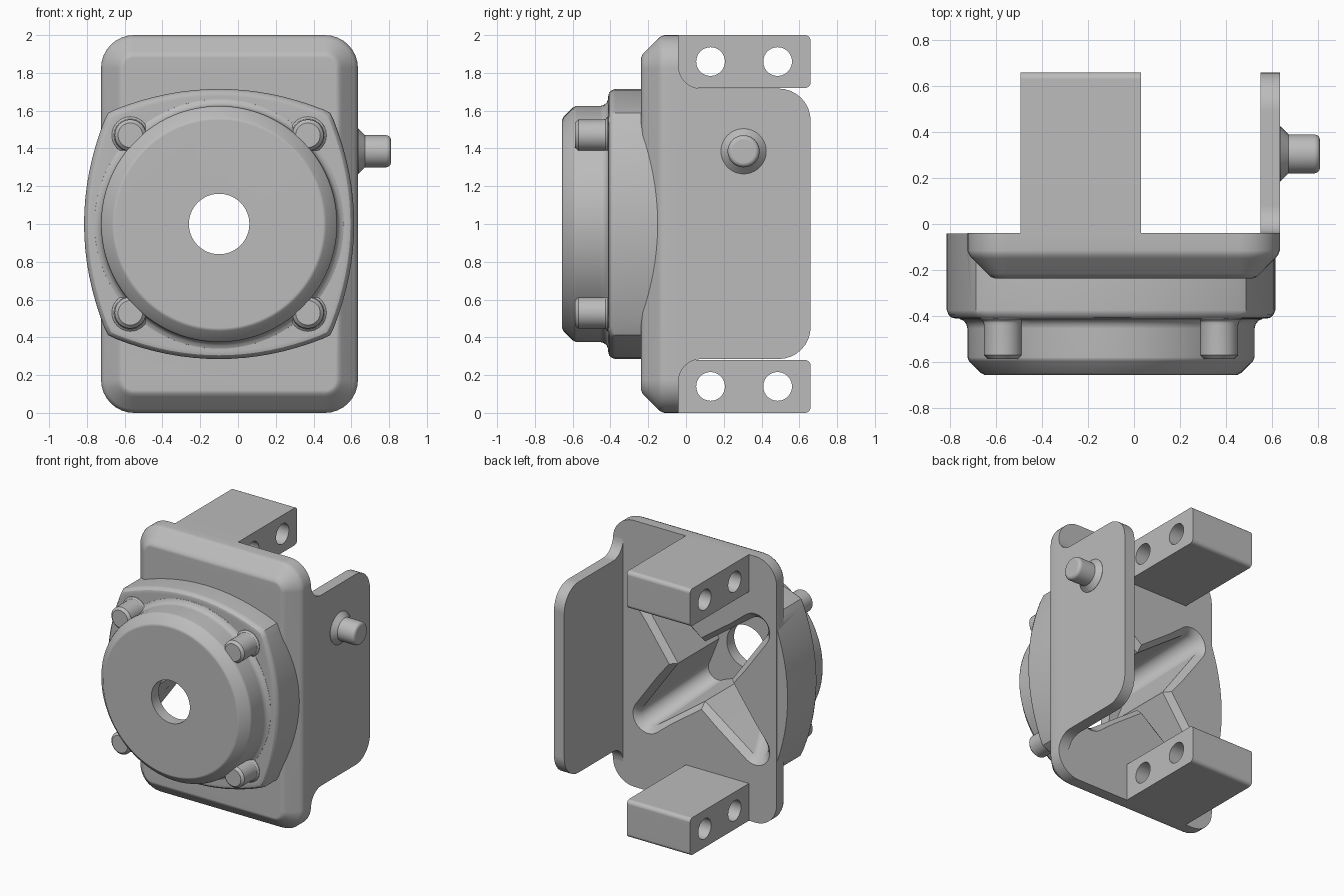
import bpy, bmesh
from math import pi, sin, cos
from mathutils import Vector

if "Cube" in bpy.data.objects:
    bpy.data.objects.remove(bpy.data.objects["Cube"])

grey = bpy.data.materials.new("cast_grey")
grey.use_nodes = True
grey.diffuse_color = (0.5, 0.5, 0.5, 1)
bsdf = next(n for n in grey.node_tree.nodes if n.type == 'BSDF_PRINCIPLED')
bsdf.inputs["Base Color"].default_value = (0.5, 0.5, 0.5, 1)

CX, CZ = -0.10, 1.0      # axis of the round cover
BACK = -0.04             # rear face of the main plate


def loft(name, rings):
    """Closed solid skinned through rings of equal point count."""
    bm = bmesh.new()
    vs = [[bm.verts.new(p) for p in r] for r in rings]
    n = len(vs[0])
    for a, b in zip(vs, vs[1:]):
        for i in range(n):
            j = (i + 1) % n
            bm.faces.new((a[i], a[j], b[j], b[i]))
    bm.faces.new(vs[0])
    bm.faces.new(vs[-1])
    bmesh.ops.recalc_face_normals(bm, faces=bm.faces)
    me = bpy.data.meshes.new(name)
    bm.to_mesh(me)
    bm.free()
    me.materials.append(grey)
    ob = bpy.data.objects.new(name, me)
    bpy.context.collection.objects.link(ob)
    return ob


def along_y(pts, y, cx=CX, cz=CZ):
    return [Vector((cx + u, y, cz + v)) for u, v in pts]


def along_x(pts, x, cy=0, cz=0):
    return [Vector((x, cy + u, cz + v)) for u, v in pts]


def arc(cx, cy, r, a0, a1, n=8):
    return [(cx + r * cos(a0 + (a1 - a0) * i / n),
             cy + r * sin(a0 + (a1 - a0) * i / n)) for i in range(n + 1)]


def circle(r, n=64):
    return arc(0, 0, r, 0, 2 * pi * (n - 1) / n, n - 1)


def rounded_rect(hw, hh, r):
    pts = []
    for k, (sx, sy) in enumerate(((1, 1), (-1, 1), (-1, -1), (1, -1))):
        pts += arc(sx * (hw - r), sy * (hh - r), r, k * pi / 2, (k + 1) * pi / 2)
    return pts


def fourfold(pts):
    out = []
    for k in range(4):
        c, s = cos(k * pi / 2), sin(k * pi / 2)
        out += [(c * u - s * v, s * u + c * v) for u, v in pts]
    return out


def bulged_square(inset):
    """Square with bowed sides and clipped corners."""
    side = []
    for i in range(17):
        t = -0.55 + 1.1 * i / 16
        side.append((0.715 - 0.12 * (t / 0.58) ** 2, t))
    side.append((0.588, 0.588))
    k = 1 - inset / 0.715
    return [(u * k, v * k) for u, v in fourfold(side)]


def cross_outline(notch, reach, r):
    """Four tapered, round ended arms on the diagonals."""
    d = reach * cos(pi / 4)
    return fourfold([(notch, 0)] + arc(d, d, r, -pi / 4 + 0.15, 3 * pi / 4 - 0.15, 12))


def boolean(target, tool, op):
    m = target.modifiers.new(op, 'BOOLEAN')
    m.operation, m.solver, m.object = op, 'EXACT', tool
    bpy.ops.object.select_all(action='DESELECT')
    bpy.context.view_layer.objects.active = target
    target.select_set(True)
    bpy.ops.object.modifier_apply(modifier=m.name)
    bpy.data.objects.remove(tool)


def finish(ob):
    bpy.ops.object.select_all(action='DESELECT')
    bpy.context.view_layer.objects.active = ob
    ob.select_set(True)
    bpy.ops.object.shade_smooth_by_angle(angle=0.5)
    ob.modifiers.new("normals", 'WEIGHTED_NORMAL').keep_sharp = True


# main plate with sloped front rim
steps = [(BACK, 0), (-0.115, 0), (-0.135, 0.008), (-0.15, 0.02),
         (-0.215, 0.085), (-0.23, 0.10), (-0.237, 0.12)]
housing = loft("housing", [along_y(rounded_rect(0.68 - i, 1 - i, 0.175 - i), y, -0.045)
                           for y, i in steps])

# bowed square flange
steps = [(BACK - 0.002, 0), (-0.375, 0), (-0.395, 0.008), (-0.407, 0.02), (-0.412, 0.04)]
boolean(housing, loft("flange", [along_y(bulged_square(i), y) for y, i in steps]), 'UNION')

# round cover with filleted foot and chamfered face
steps = [(0.662, -0.39), (0.66, -0.413), (0.643, -0.42), (0.63, -0.435), (0.625, -0.455),
         (0.625, -0.58), (0.618, -0.597), (0.567, -0.648), (0.55, -0.657)]
boolean(housing, loft("cover", [along_y(circle(r, 96), y) for r, y in steps]), 'UNION')

# four bolt bosses
for sx in (-1, 1):
    for sz in (-1, 1):
        steps = [(0.1, -0.38), (0.098, -0.415), (0.087, -0.425), (0.083, -0.44),
                 (0.083, -0.57), (0.065, -0.588)]
        boss = loft("boss", [along_y(circle(r, 32), y, CX + sx * 0.47, CZ + sz * 0.47)
                             for r, y in steps])
        boolean(housing, boss, 'UNION')

# cross shaped rear pocket with chamfered rim, and centre bore
steps = [(0.04, 0.345, 0.63, 0.2), (BACK - 0.045, 0.225, 0.63, 0.08), (-0.57, 0.225, 0.33, 0.08)]
pocket = loft("pocket", [along_y(cross_outline(n, d, r), y) for y, n, d, r in steps])
boolean(housing, pocket, 'DIFFERENCE')
boolean(housing, loft("bore", [along_y(circle(0.16), y) for y in (-0.8, -0.3)]), 'DIFFERENCE')
finish(housing)

# drilled mounting blocks
for name, z0 in (("upper_block", 1.72), ("lower_block", 0.0)):
    z1, r = z0 + 0.28, 0.03
    profile = [(BACK, z0)] + arc(0.66 - r, z0 + r, r, -pi / 2, 0, 5) \
        + arc(0.66 - r, z1 - r, r, 0, pi / 2, 5) + [(BACK, z1)]
    block = loft(name, [along_x(profile, x) for x in (-0.495, 0.03)])
    for y in (0.13, 0.485):
        drill = loft("drill", [along_x(circle(0.076, 40), x, y, z0 + 0.14) for x in (-0.7, 0.2)])
        boolean(block, drill, 'DIFFERENCE')
    finish(block)

# side flange: rounded free corners, concave fillets at the plate
r, f = 0.17, 0.12
lo, hi = 0.285, 1.717
profile = arc(BACK + f, lo - f, f, pi, pi / 2) + arc(0.66 - r, lo + r, r, -pi / 2, 0) \
    + arc(0.66 - r, hi - r, r, 0, pi / 2) + arc(BACK + f, hi + f, f, -pi / 2, -pi)
finish(loft("side_flange", [along_x(profile, x) for x in (0.55, 0.635)]))

# peg with conical foot
steps = [(0.12, 0.63), (0.12, 0.637), (0.085, 0.672), (0.085, 0.785), (0.081, 0.798),
         (0.073, 0.806), (0.06, 0.81)]
finish(loft("side_peg", [along_x(circle(r, 40), x, 0.305, 1.385) for r, x in steps]))
